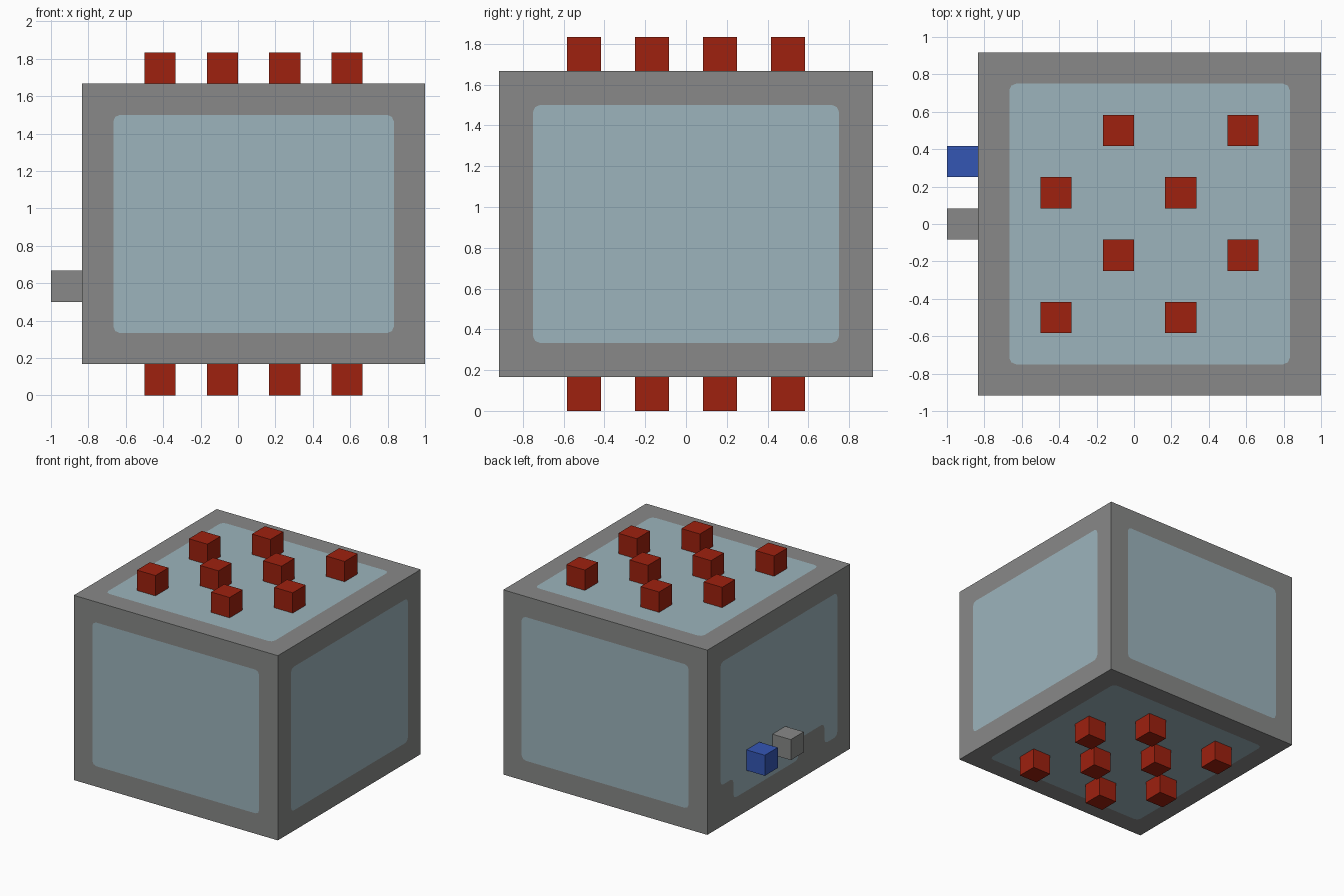
import bpy
import bmesh
from mathutils import Vector

cube = bpy.data.objects.get("Cube")
if cube:
    bpy.data.objects.remove(cube, do_unlink=True)

U = 1 / 6  # block unit


def material(name, rgb):
    m = bpy.data.materials.new(name)
    m.use_nodes = True
    m.diffuse_color = (*rgb, 1)
    m.node_tree.nodes["Principled BSDF"].inputs["Base Color"].default_value = (*rgb, 1)
    return m


GREY = material("frame grey", (0.246, 0.25, 0.246))
GLASS = material("panel pale blue", (0.332, 0.456, 0.503))
RED = material("stud red", (0.342, 0.015, 0.0045))
BLUE = material("knob blue", (0.034, 0.093, 0.456))


def add_object(name, bm, mat):
    mesh = bpy.data.meshes.new(name)
    bm.to_mesh(mesh)
    bm.free()
    mesh.materials.append(mat)
    obj = bpy.data.objects.new(name, mesh)
    bpy.context.collection.objects.link(obj)
    return obj


def box(name, centre, size, mat):
    bm = bmesh.new()
    bmesh.ops.create_cube(bm, size=1)
    bmesh.ops.scale(bm, vec=size, verts=bm.verts)
    bmesh.ops.translate(bm, vec=centre, verts=bm.verts)
    return add_object(name, bm, mat)


def soften(outline, r=0.035):
    """Replace every corner with a small three-point round."""
    pts = [Vector(p) for p in outline]
    out = []
    for i, p in enumerate(pts):
        a = p + (pts[i - 1] - p).normalized() * r
        b = p + (pts[(i + 1) % len(pts)] - p).normalized() * r
        out += [a, p * 0.4 + (a + b) * 0.3, b]
    return out


def panel(name, axis, side, outline):
    """Thin painted plate lying on one side of the body."""
    level = BODY_C[axis] + side * (BODY_S[axis] / 2 + 0.0015)
    bm = bmesh.new()
    verts = []
    for p in soften(outline):
        co = list(p)
        co.insert(axis, level)
        verts.append(bm.verts.new(co))
    face = bm.faces.new(verts)
    face.normal_update()
    if face.normal[axis] * side < 0:
        face.normal_flip()
    add_object(name, bm, GLASS)


def rect(a0, a1, b0, b1):
    return [(a0, b0), (a1, b0), (a1, b1), (a0, b1)]


# Body
BODY_C = (U / 2, 0, 5.5 * U)
BODY_S = (11 * U, 11 * U, 9 * U)
box("body", BODY_C, BODY_S, GREY)

# Pale panels on the sides, top and underside
X0, X1, Y1, Z0, Z1 = -4 * U, 5 * U, 4.5 * U, 2 * U, 9 * U
for name, side in (("front_panel", -1), ("back_panel", 1)):
    panel(name, 1, side, rect(X0, X1, Z0, Z1))
for name, side in (("bottom_panel", -1), ("top_panel", 1)):
    panel(name, 2, side, rect(X0, X1, -Y1, Y1))
panel("left_panel", 0, 1, rect(-Y1, Y1, Z0, Z1))

# Right panel with a stepped lower edge
step = Z0 + U
panel("right_panel", 0, -1, [
    (-Y1, Z1), (-Y1, Z0), (-3.5 * U, Z0), (-3.5 * U, step), (-1.5 * U, step),
    (-1.5 * U, Z0), (3.5 * U, Z0), (3.5 * U, step), (Y1, step), (Y1, Z1)])

# Staggered studs, mirrored front to back underneath
for label, z, flip in (("top", 10.5 * U, 1), ("bottom", U / 2, -1)):
    for row in range(4):
        for col in range(2):
            x = (-2.5 + 4 * col + 2 * (row % 2)) * U
            y = (-3 + 2 * row) * U * flip
            box(f"{label}_stud_{row}_{col}", (x, y, z), (U, U, U), RED)

# Side knobs
box("grey_knob", (-5.5 * U, 0, 3.5 * U), (U, U, U), GREY)
box("blue_knob", (-5.5 * U, 2 * U, 3.5 * U), (U, U, U), BLUE)
